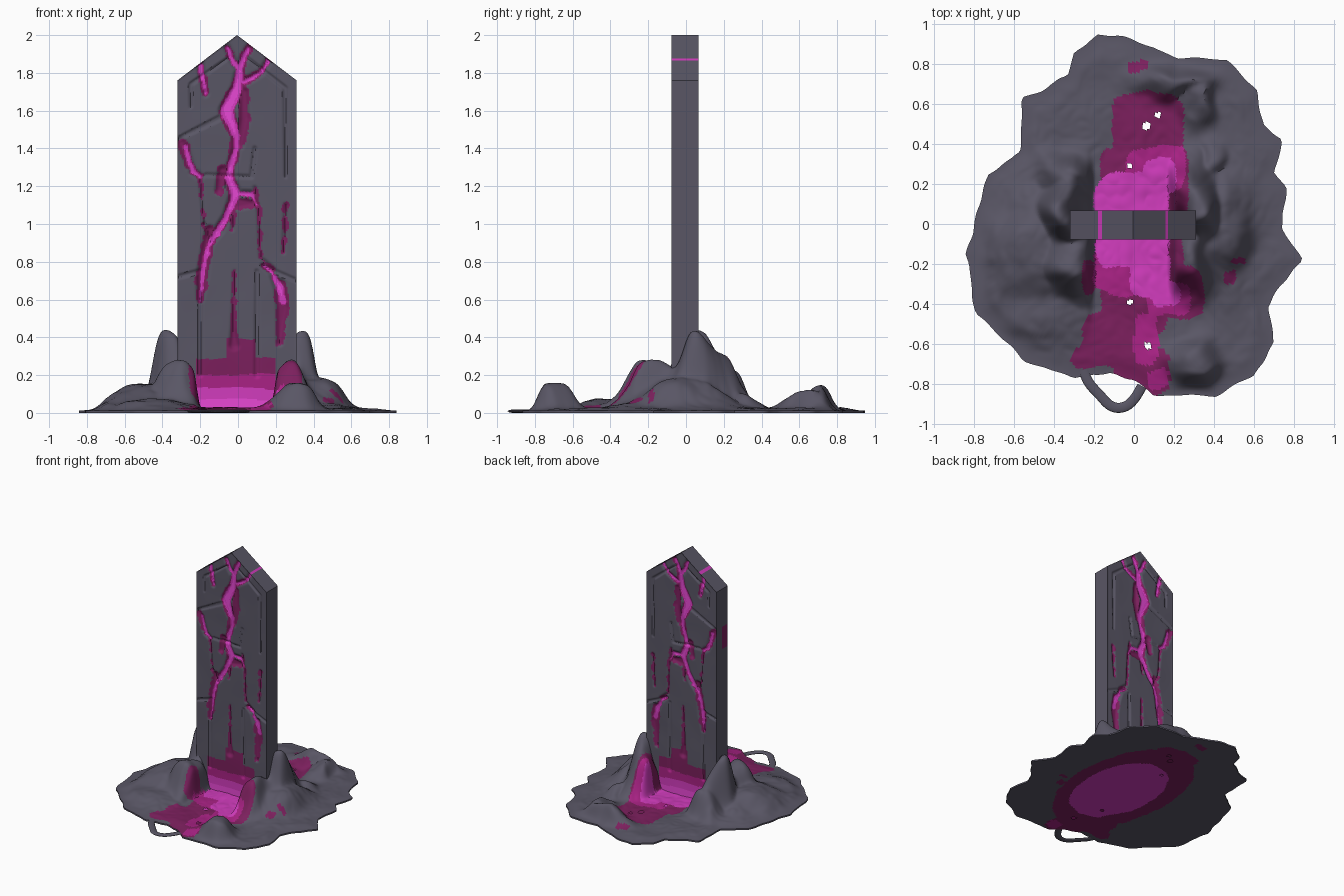
import bpy, bmesh, math
from mathutils import Vector, noise

cube = bpy.data.objects.get("Cube")
if cube:
    bpy.data.objects.remove(cube)

STONE, PLUM, DEEP, MAGENTA, PINK = range(5)


def make_material(name, colour):
    mat = bpy.data.materials.new(name)
    mat.use_nodes = True
    mat.diffuse_color = (*colour, 1)
    bsdf = mat.node_tree.nodes["Principled BSDF"]
    bsdf.inputs["Base Color"].default_value = (*colour, 1)
    bsdf.inputs["Roughness"].default_value = 0.8
    return mat


MATERIALS = [
    make_material("grey stone", (0.1, 0.093, 0.13)),
    make_material("dark plum", (0.2, 0.014, 0.11)),
    make_material("deep magenta", (0.4, 0.016, 0.235)),
    make_material("magenta", (0.64, 0.045, 0.51)),
    make_material("bright pink", (0.8, 0.065, 0.66)),
]


def finish(bm, name):
    bmesh.ops.recalc_face_normals(bm, faces=bm.faces)
    mesh = bpy.data.meshes.new(name)
    bm.to_mesh(mesh)
    bm.free()
    for mat in MATERIALS:
        mesh.materials.append(mat)
    obj = bpy.data.objects.new(name, mesh)
    bpy.context.collection.objects.link(obj)
    bpy.ops.object.select_all(action="DESELECT")
    obj.select_set(True)
    bpy.context.view_layer.objects.active = obj
    bpy.ops.object.shade_smooth_by_angle(angle=math.radians(40))
    return obj


def wobble(x, y, scale, seed=0):
    return noise.noise(Vector((x * scale, y * scale, seed)))


def smoothstep(a, b, v):
    t = min(1, max(0, (v - a) / (b - a)))
    return t * t * (3 - 2 * t)


def segments(paths):
    return [pair for path in paths for pair in zip(path, path[1:])]


def path_distance(x, z, segs):
    """Distance to the nearest segment, less the width there."""
    best = 9
    for (ax, az, aw), (bx, bz, bw) in segs:
        if not min(az, bz) - 0.12 < z < max(az, bz) + 0.12:
            continue
        dx, dz = bx - ax, bz - az
        t = ((x - ax) * dx + (z - az) * dz) / (dx * dx + dz * dz)
        t = min(1, max(0, t))
        d = math.hypot(x - ax - t * dx, z - az - t * dz)
        best = min(best, d - aw - t * (bw - aw))
    return best


# Glowing cracks (x, z, half width), dim cracks and plain carved grooves
GLOW = segments([
    [(.055, 1.93, .009), (.01, 1.83, .015), (0, 1.72, .027), (-.06, 1.6, .034), (-.01, 1.47, .017),
     (-.01, 1.4, .014), (-.05, 1.25, .02), (-.01, 1.16, .024), (-.06, 1.04, .014),
     (-.1, .97, .018), (-.15, .9, .012), (-.18, .78, .012), (-.2, .6, .008)],
    [(-.055, 1.93, .009), (-.03, 1.87, .013), (.01, 1.81, .012)],
    [(.165, 1.87, .01), (.12, 1.8, .007), (.03, 1.75, .011)],
    [(-.2, 1.84, .014), (-.17, 1.69, .007)],
    [(-.28, 1.41, .011), (-.24, 1.28, .011), (-.2, 1.25, .008)],
    [(0, 1.16, .012), (.07, 1.16, .01), (.1, 1.1, .005)],
    [(.14, .78, .007), (.18, .74, .008), (.22, .66, .022), (.24, .59, .016)],
])
DIM = segments([
    [(-.3, 1.43, .026), (-.26, 1.3, .016), (-.2, 1.24, .012), (-.18, 1, .007)],
    [(.09, 1.19, .012), (.11, 1.05, .011), (.12, .82, .01), (.18, .76, .02)],
    [(.255, 1.1, .014), (.24, .85, .01)],
    [(-.02, .75, .006), (-.025, .45, .016), (-.02, .36, .03)],
    [(.22, .68, .035), (.235, .56, .035), (.22, .37, .018)],
    [(.03, 1.7, .025), (.035, 1.56, .03), (.01, 1.42, .025)],
    [(-.08, 1.28, .03), (-.1, 1.18, .025)],
    [(-.01, 1.11, .04), (.07, 1.11, .025)],
    [(-.02, 1.1, .02), (-.03, .97, .01)],
    [(-.15, .97, .025), (-.17, .85, .03), (-.19, .72, .035), (-.2, .6, .02)],
])
GROOVES = segments([
    [(-.32, 1.45, .004), (-.1, 1.56, .008)],
    [(-.25, 1.62, 0), (-.25, 1.74, .004), (-.05, 1.88, 0)],
    [(.05, 1.88, 0), (.25, 1.72, .005), (.25, 1.25, 0)],
    [(-.17, 1.26, .003), (.07, 1.25, .003), (.09, 1.4, .004)],
    [(-.32, .72, .004), (-.2, .75, .006), (-.2, .2, .004)],
    [(.1, .75, .003), (.1, .2, .008)],
    [(-.18, 1, .003), (-.14, .9, .003)],
    [(.13, .78, .003), (.31, .7, .004)],
])


# Standing slab: one carved surface used on both sides, joined round the rim
def slab_zone(x, z):
    shift = 0.009 * wobble(x, z, 28)
    glow = path_distance(x, z, GLOW) + shift
    dim = path_distance(x, z, DIM) + 2 * shift
    if glow < -0.015:
        return PINK
    if glow < -0.002:
        return MAGENTA
    if glow < 0.002:
        return DEEP
    height = z + 0.015 * wobble(x, z, 6, 2)
    if abs(x + 0.01) < 0.21:
        plum_top = 0.39 if -0.06 < x < 0.09 else 0.29
        for limit, zone in ((0.07, PINK), (0.13, MAGENTA), (0.205, DEEP), (plum_top, PLUM)):
            if height < limit:
                return zone
    if glow < 0.008 + 0.016 * wobble(x, z, 9, 5) or dim < 0:
        return PLUM
    return STONE


def rim_zone(x, z, front_half):
    """The outer edge only glows in two thin seams and one side patch."""
    if z > 1.8:
        return MAGENTA if abs(x + 0.172) < 0.012 or abs(x - 0.162) < 0.007 else STONE
    return PLUM if front_half and x < -0.3 and 1.27 < z < 1.45 else STONE


def carve(x, z):
    crack = min(path_distance(x, z, GLOW), path_distance(x, z, DIM) + 0.012)
    groove = path_distance(x, z, GROOVES)
    depth = 0.016 * (1 - smoothstep(-0.01, 0.02, crack))
    depth += 0.009 * (1 - smoothstep(0, 0.012, groove))
    return depth + 0.003 * (1 + wobble(x, z, 5, 7))


def build_slab():
    bm = bmesh.new()
    cols, rows = 90, 260
    middle, half = -0.005, 0.316
    sides = [[], []]
    for j in range(rows + 1):
        for side in sides:
            side.append([])
        for i in range(cols + 1):
            x = middle + half * (2 * i / cols - 1)
            top = 2 - 0.24 * abs(x - middle) / half
            z = 0.015 + (top - 0.015) * j / rows
            depth = carve(x, z) if 0 < i < cols and j < rows else 0
            for side, y, sign in zip(sides, (-0.077, 0.067), (1, -1)):
                side[j].append(bm.verts.new((x, y + sign * depth, z)))
    for side in sides:
        for j in range(rows):
            for i in range(cols):
                face = bm.faces.new((side[j][i], side[j][i + 1], side[j + 1][i + 1], side[j + 1][i]))
                mid = face.calc_center_median()
                face.material_index = slab_zone(mid.x, mid.z)
    rim = [(0, i) for i in range(cols)] + [(j, cols) for j in range(rows)]
    rim += [(rows, i) for i in range(cols, 0, -1)] + [(j, 0) for j in range(rows, 0, -1)]
    front, back = ([side[j][i] for j, i in rim] for side in sides)
    centre = [bm.verts.new((a.co + b.co) / 2) for a, b in zip(front, back)]
    for left, right in ((front, centre), (centre, back)):
        for k in range(len(rim)):
            face = bm.faces.new((left[k - 1], left[k], right[k], right[k - 1]))
            mid = face.calc_center_median()
            face.material_index = rim_zone(mid.x, mid.z, left is front)
    return finish(bm, "standing_slab")


# Rocky ground: outline points, rock mounds (x, y, rx, ry, height), glow pools
OUTLINE = [(.84, -.18), (.74, -.02), (.76, .18), (.7, .26), (.74, .42), (.65, .5), (.61, .66), (.47, .82),
           (.22, .83), (0, .92), (-.18, .95), (-.3, .86), (-.33, .74), (-.56, .63), (-.57, .36), (-.73, .25),
           (-.84, -.15), (-.79, -.45), (-.55, -.68), (-.3, -.77), (-.12, -.74), (0, -.78), (.1, -.86),
           (.4, -.86), (.6, -.76), (.7, -.6), (.67, -.42), (.73, -.31)]
MOUNDS = [(-.35, .05, .1, .17, .41), (-.3, -.2, .14, .16, .26), (-.5, -.12, .19, .25, .13),
          (-.33, .24, .14, .1, .2), (-.62, -.14, .1, .15, .07), (.33, .05, .09, .14, .41),
          (.28, .17, .12, .13, .29), (.28, -.17, .12, .16, .26), (.42, -.02, .15, .24, .16),
          (.3, -.7, .12, .1, .13), (.2, .72, .18, .08, .12), (.33, .63, .07, .1, .1),
          (.39, .3, .06, .09, .08), (-.45, -.44, .22, .14, .05)]
POOLS = [
    (MAGENTA, [(-.012, .02, .19, .24), (.13, .24, .08, .09), (.08, -.25, .1, .12), (.16, -.35, .07, .07)]),
    (DEEP, [(.11, .28, .15, .11), (-.04, -.23, .16, .13), (.17, -.37, .11, .09), (.06, -.57, .06, .13),
            (.12, -.78, .05, .05)]),
    (PLUM, [(.07, .49, .18, .17), (.03, .28, .2, .12), (.2, -.35, .15, .13), (-.1, -.58, .16, .14),
            (0, -.42, .17, .15), (-.24, -.66, .07, .05), (.04, -.74, .14, .12), (.2, -.18, .045, .17),
            (.21, .2, .065, .17), (-.22, -.27, .04, .08), (.52, -.18, .04, .02), (.48, -.28, .03, .03),
            (.02, .78, .05, .025)]),
]
HOLES = [(.06, .49, .022), (.12, .545, .016), (-.02, .29, .013), (-.02, -.39, .013), (.07, -.61, .015)]


def inside(x, y, blob, power=2):
    cx, cy, rx, ry = blob
    return abs((x - cx) / rx) ** power + abs((y - cy) / ry) ** power < 1


def ground_zone(x, y, under):
    shift = 0.015 * wobble(x, y, 9, 3)
    x, y = x + shift, y + 0.03 * wobble(x, y, 9, 4)
    if under and inside(x, y, (.08, -.08, .29, .45)):
        return MAGENTA
    if under and inside(x, y, (.07, -.04, .4, .66)):
        return PLUM
    for zone, blobs in POOLS:
        if any(inside(x, y, blob, 4) for blob in blobs):
            return zone
    return STONE


def ground_height(x, y):
    wx = x + 0.05 * wobble(x, y, 7, 1)
    wy = y + 0.05 * wobble(x, y, 7, 2)
    total = 0
    for cx, cy, rx, ry, h in MOUNDS:
        d = ((wx - cx) / rx) ** 2 + ((wy - cy) / ry) ** 2
        total += (h * math.exp(-d ** 1.3)) ** 4
    wall = smoothstep(0.18, 0.225, abs(x + 0.012))
    wall = max(wall, smoothstep(0.42, 0.55, abs(y)))
    rough = 0.01 * (1 + wobble(x, y, 5, 6)) + 0.008 * abs(wobble(x, y, 14, 8))
    return total ** 0.25 * wall + rough


def outline_radius(angle):
    ray = Vector((math.cos(angle), math.sin(angle)))
    for a, b in zip(OUTLINE, OUTLINE[1:] + OUTLINE[:1]):
        a, b = Vector(a), Vector(b)
        if a.cross(ray) >= 0 and ray.cross(b) > 0 and ray.dot(a + b) > 0:
            return a.cross(b) / ray.cross(b - a)
    return 0.8


def build_ground():
    bm = bmesh.new()
    spokes, rings = 250, 84
    layers = []
    for under in (False, True):
        grid = []
        for s in range(spokes):
            angle = math.tau * s / spokes
            ray = Vector((math.cos(angle), math.sin(angle)))
            radius = outline_radius(angle) + 0.018 * wobble(*ray, 8)
            line = []
            for r in range(1, rings + 1):
                p = ray * radius * r / rings
                edge = 1 - smoothstep(0.86, 1, r / rings)
                z = 0 if under else 0.012 + edge * ground_height(*p)
                line.append(bm.verts.new((*p, z)))
            grid.append(line)
        faces = []
        hub = bm.verts.new((0, 0, 0 if under else 0.03))
        for a, b in zip(grid, grid[1:] + grid[:1]):
            faces.append(bm.faces.new((hub, a[0], b[0])))
            for r in range(rings - 1):
                faces.append(bm.faces.new((a[r], a[r + 1], b[r + 1], b[r])))
        for face in faces:
            mid = face.calc_center_median()
            face.material_index = ground_zone(mid.x, mid.y, under)
        layers.append(grid)
    top, base = layers
    for s in range(spokes):
        n = (s + 1) % spokes
        bm.faces.new((top[s][-1], base[s][-1], base[n][-1], top[n][-1]))
    bmesh.ops.recalc_face_normals(bm, faces=bm.faces)
    pierced = [f for f in bm.faces if any(
        math.dist(f.calc_center_median().xy, (x, y)) < r for x, y, r in HOLES)]
    bmesh.ops.delete(bm, geom=pierced, context="FACES")
    return finish(bm, "rocky_ground")


# Thin stone loop at the front edge
def build_loop():
    curve = bpy.data.curves.new("stone_loop", "CURVE")
    curve.dimensions = "3D"
    curve.bevel_depth = 0.025
    curve.bevel_resolution = 2
    points = [(-.25, -.73), (-.24, -.79), (-.17, -.85), (-.13, -.91), (-.06, -.93), (0, -.89), (.04, -.81)]
    spline = curve.splines.new("NURBS")
    spline.points.add(len(points) - 1)
    for point, (x, y) in zip(spline.points, points):
        point.co = (x, y, 0, 1)
    spline.use_endpoint_u = True
    curve.materials.append(MATERIALS[STONE])
    obj = bpy.data.objects.new("stone_loop", curve)
    obj.scale.z = 0.35
    obj.location.z = 0.009
    bpy.context.collection.objects.link(obj)


build_slab()
build_ground()
build_loop()
